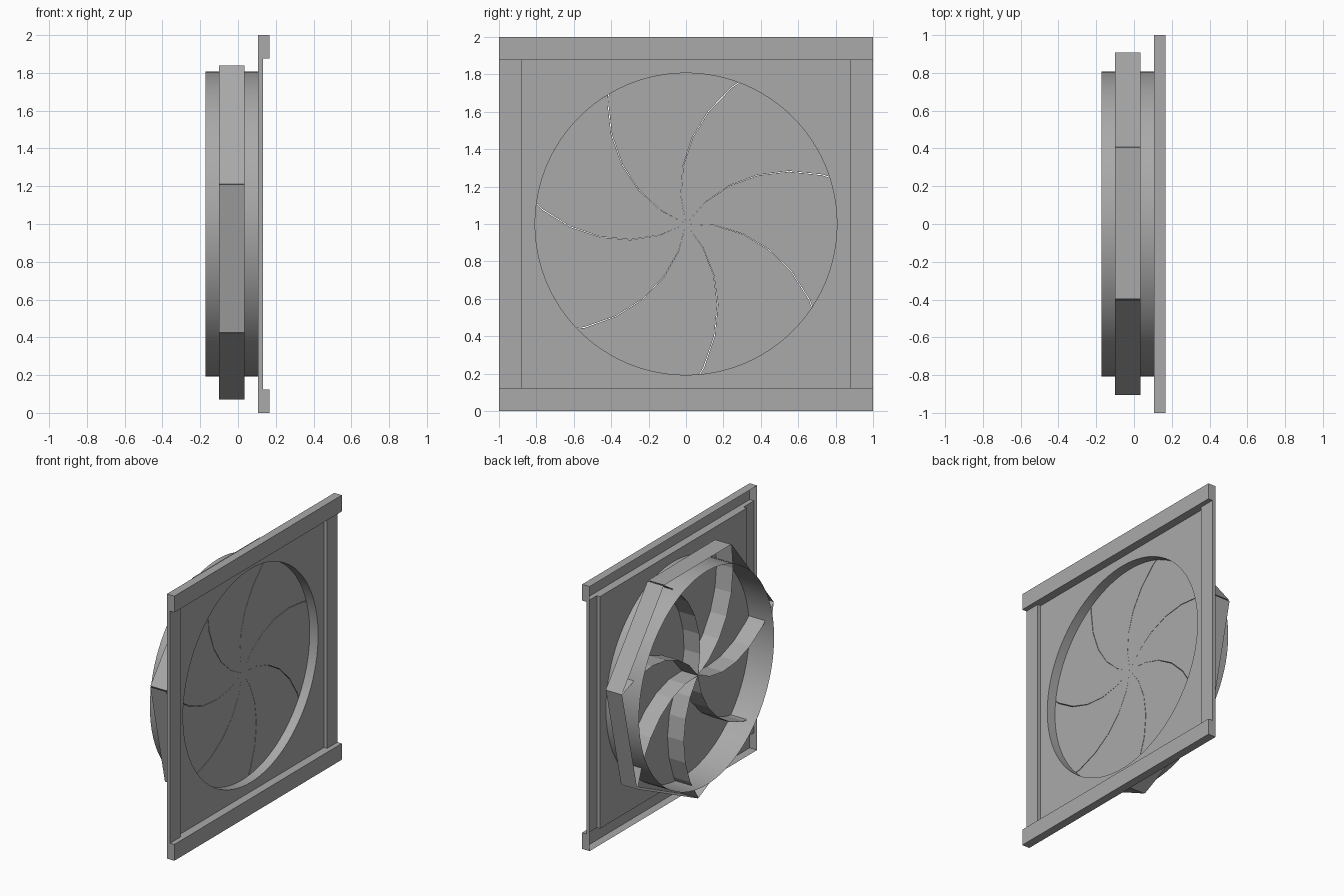
import bpy, bmesh, math

if "Cube" in bpy.data.objects:
    bpy.data.objects.remove(bpy.data.objects["Cube"])

grey = bpy.data.materials.new("metal_grey")
grey.diffuse_color = (0.40, 0.40, 0.40, 1)
grey.use_nodes = True
grey.node_tree.nodes["Principled BSDF"].inputs["Base Color"].default_value = grey.diffuse_color

CZ = 1.0                       # height of the fan axis
X_PANEL, X_STRIP, X_BAR = 0.105, 0.132, 0.168
X_FLOOR, X_RIM, X_TUBE = 0.035, -0.10, -0.172
R_TUBE, R_HEPT = 0.807, 0.929
INNER = 0.877                  # half size of the sunken panel
N = 96


def polar(r, a):
    return r * math.cos(a), r * math.sin(a)


def make(name, faces, smooth=False):
    """Build a sheet object from faces given as lists of (x, y, height from axis)."""
    bm = bmesh.new()
    for f in faces:
        bm.faces.new([bm.verts.new((x, y, z + CZ)) for x, y, z in f])
    bmesh.ops.remove_doubles(bm, verts=bm.verts, dist=0.0003)
    bmesh.ops.recalc_face_normals(bm, faces=bm.faces)
    me = bpy.data.meshes.new(name)
    bm.to_mesh(me)
    bm.free()
    me.materials.append(grey)
    ob = bpy.data.objects.new(name, me)
    bpy.context.collection.objects.link(ob)
    if smooth:
        for p in me.polygons:
            p.use_smooth = True
    return ob


def wall(path, x0, x1):
    """Sheet along a (y, z) path, spanning x0 to x1."""
    return [[(x0, *p), (x1, *p), (x1, *q), (x0, *q)] for p, q in zip(path, path[1:])]


def flat(x, y0, y1, z0, z1):
    return [[(x, y0, z0), (x, y1, z0), (x, y1, z1), (x, y0, z1)]]


# Sunken square panel with the round opening
angles = [2 * math.pi * i / N for i in range(N + 1)]
circle = [polar(R_TUBE, a) for a in angles]
square = [polar(INNER / max(abs(math.cos(a)), abs(math.sin(a))), a) for a in angles]
panel = [[(X_PANEL, *circle[i]), (X_PANEL, *square[i]),
          (X_PANEL, *square[i + 1]), (X_PANEL, *circle[i + 1])] for i in range(N)]
make("panel", panel)

# Side strips and top/bottom bars: folded sheets, open at the back
for s, side, bar in ((1, "right", "top"), (-1, "left", "bottom")):
    strip = flat(X_STRIP, s * INNER, s, -INNER, INNER)
    for y in (s * INNER, s):
        strip += wall([(y, -INNER), (y, INNER)], X_PANEL, X_STRIP)
    make(side + "_strip", strip)

    beam = flat(X_BAR, -1, 1, s * INNER, s)
    beam += wall([(-1, s * INNER), (-1, s), (1, s), (1, s * INNER)], X_PANEL, X_BAR)
    beam += wall([(-INNER, s * INNER), (INNER, s * INNER)], X_PANEL, X_BAR)
    for t in (-1, 1):
        beam += wall([(t * INNER, s * INNER), (t, s * INNER)], X_STRIP, X_BAR)
    make(bar + "_bar", beam)

# Round duct behind the opening
make("duct", wall(circle, X_PANEL, X_TUBE), smooth=True)


# Seven curved trays: floor, two curved blades and an outer wall each
def blade(a):
    return [polar(R_HEPT * k / 6, a + math.radians(43.2) * (1 - k / 6)) for k in range(7)]


for i in range(7):
    a = math.radians(-90) + i * math.tau / 7
    first, second = blade(a), blade(a + math.tau / 7 - math.radians(0.4))
    outline = first + second[:0:-1]
    tray = [[(X_FLOOR, *p) for p in outline]]
    tray += wall(outline + outline[:1], X_FLOOR, X_RIM)
    make("blade_tray_%d" % (i + 1), tray)
